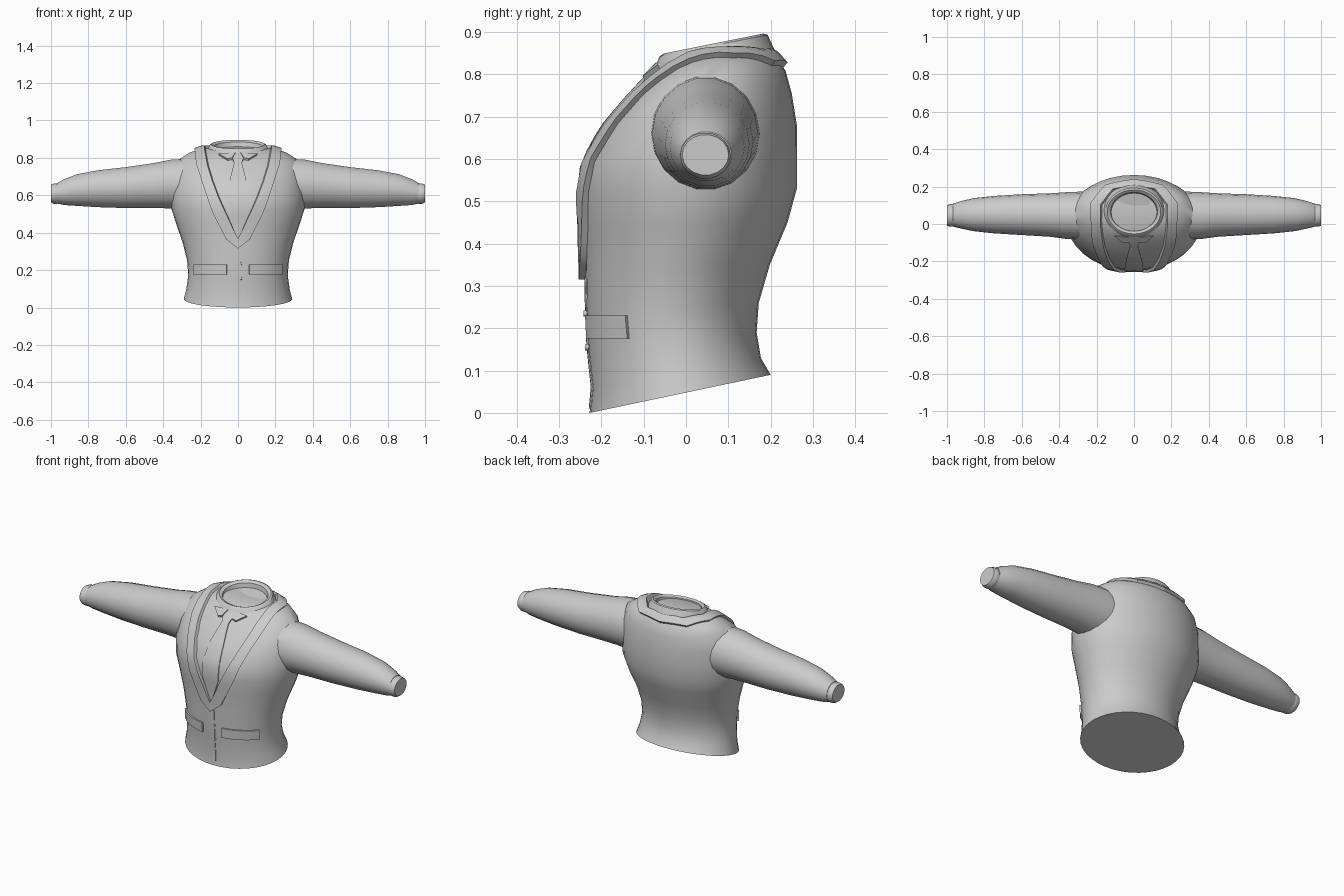
import bpy, bmesh
from math import sin, cos, pi, radians
from mathutils import Vector
from mathutils.bvhtree import BVHTree

cube = bpy.data.objects.get("Cube")
if cube:
    bpy.data.objects.remove(cube, do_unlink=True)

cloth = bpy.data.materials.new("grey cloth")
cloth.use_nodes = True
grey = (0.6, 0.6, 0.6, 1)
cloth.diffuse_color = grey
cloth.node_tree.nodes["Principled BSDF"].inputs["Base Color"].default_value = grey


def finish(name, bm, angle=35):
    """Turn a bmesh into a shaded object."""
    bmesh.ops.remove_doubles(bm, verts=bm.verts, dist=0.0002)
    bmesh.ops.recalc_face_normals(bm, faces=bm.faces)
    mesh = bpy.data.meshes.new(name)
    bm.to_mesh(mesh)
    bm.free()
    mesh.materials.append(cloth)
    ob = bpy.data.objects.new(name, mesh)
    bpy.context.collection.objects.link(ob)
    bpy.ops.object.select_all(action='DESELECT')
    ob.select_set(True)
    bpy.context.view_layer.objects.active = ob
    bpy.ops.object.shade_smooth_by_angle(angle=radians(angle))
    return ob


def loft(rings):
    """Skin closed rings of points and cap both ends."""
    bm = bmesh.new()
    loops = [[bm.verts.new(p) for p in ring] for ring in rings]
    n = len(loops[0])
    for a, b in zip(loops, loops[1:]):
        for i in range(n):
            j = (i + 1) % n
            bm.faces.new((a[i], a[j], b[j], b[i]))
    bm.faces.new(loops[0])
    bm.faces.new(loops[-1])
    return bm


def angles(n):
    return [2 * pi * i / n for i in range(n)]


# Torso: half width, front y, front z, back y, back z, lift at the sides
sections = [
    (.29, -.228, 0, .20, .09, 0), (.277, -.222, .06, .177, .13, 0),
    (.266, -.232, .15, .167, .19, 0), (.272, -.236, .24, .172, .26, 0),
    (.295, -.238, .34, .198, .35, 0), (.33, -.243, .44, .24, .45, 0),
    (.355, -.25, .52, .262, .53, 0), (.36, -.243, .59, .262, .61, .01),
    (.345, -.20, .67, .262, .68, .04), (.315, -.15, .73, .25, .755, .05),
    (.26, -.10, .785, .235, .81, .03), (.19, -.06, .825, .21, .84, .02),
    (.15, -.045, .835, .19, .85, .01)]


def torso_ring(w, fy, fz, by, bz, lift):
    ring = []
    for t in angles(36):
        k = (sin(t) + 1) / 2
        ring.append((w * cos(t), fy + (by - fy) * k,
                     fz + (bz - fz) * k + lift * cos(t) ** 2))
    return ring


torso = loft([torso_ring(*s) for s in sections])
surface = BVHTree.FromBMesh(torso)
finish("torso", torso)


# Sleeves and cuffs: x, centre y, centre z, radius in y, radius in z
sleeve = [
    (.24, .045, .66, .13, .14), (.36, .045, .66, .125, .132),
    (.45, .048, .652, .116, .122), (.60, .05, .641, .109, .111),
    (.75, .05, .635, .10, .10), (.86, .05, .628, .088, .086),
    (.93, .049, .617, .072, .07), (.968, .047, .61, .061, .055)]
cuff = [(.95, .046, .608, .052, .048), (.966, .046, .608, .06, .055),
        (.985, .046, .608, .06, .055), (1, .046, .61, .055, .048)]


def limb_ring(side, x, y, z, ry, rz):
    return [(side * x, y + ry * cos(t), z + rz * sin(t)) for t in angles(18)]


for side, label in ((1, "left"), (-1, "right")):
    finish(label + "_sleeve", loft([limb_ring(side, *s) for s in sleeve]))
    finish(label + "_cuff", loft([limb_ring(side, *s) for s in cuff]))

# Shirt collar: tilted ring round the neck, with a floor inside
collar = [(.172, .145, -.04), (.152, .128, 0), (.143, .118, .005),
          (.126, .104, -.004), (.12, .1, -.028)]


def collar_ring(rx, ry, dz):
    return [(rx * cos(t), .065 + ry * sin(t), .868 + dz + .2 * ry * sin(t))
            for t in angles(32)]


finish("shirt_collar", loft([collar_ring(*s) for s in collar]))


def on_front(x, z):
    """Point on the front of the torso."""
    hit = surface.ray_cast(Vector((x, -1, z)), Vector((0, 1, 0)))[0]
    return hit or surface.find_nearest(Vector((x, -.1, z)))[0]


def place(p):
    return on_front(*p) if len(p) == 2 else surface.find_nearest(Vector(p))[0]


def panel(name, edge_a, edge_b, thick, across=4, along=3, side=1):
    """Raised cloth panel laid on the torso between two edges."""
    a, b = [place(p) for p in edge_a], [place(p) for p in edge_b]
    stations = []
    for i in range(len(a) - 1):
        for k in range(along):
            f = k / along
            stations.append((a[i].lerp(a[i + 1], f), b[i].lerp(b[i + 1], f)))
    stations.append((a[-1], b[-1]))
    bm = bmesh.new()
    top, low = [], []
    for p, q in stations:
        top_row, low_row = [], []
        for k in range(across + 1):
            s = surface.find_nearest(p.lerp(q, k / across))[0]
            out = (s - Vector((0, .02, min(s.z, .55)))).normalized()
            if abs(s.x) < .001:
                s.x = out.x = 0
            for row, h in ((top_row, thick), (low_row, -.008)):
                v = s + out * h
                row.append(bm.verts.new((v.x * side, v.y, v.z)))
        top.append(top_row)
        low.append(low_row)
    for grid in (top, low):
        for r, s in zip(grid, grid[1:]):
            for k in range(across):
                bm.faces.new((r[k], r[k + 1], s[k + 1], s[k]))
    # Walls round the rim
    rims = []
    for grid in (top, low):
        rims.append(grid[0] + [r[-1] for r in grid[1:-1]]
                    + grid[-1][::-1] + [r[0] for r in grid[-2:0:-1]])
    n = len(rims[0])
    for i in range(n):
        j = (i + 1) % n
        bm.faces.new((rims[0][i], rims[0][j], rims[1][j], rims[1][i]))
    return finish(name, bm)


# Lapels running up the chest and meeting behind the neck
lapel_inner = [(0, .37), (.025, .42), (.055, .49), (.1, .59), (.13, .67),
               (.155, .75), (.175, 0, .85), (.172, .1, .86),
               (.11, .185, .86), (0, .205, .86)]
lapel_outer = [(0, .315), (.06, .365), (.125, .5), (.16, .6), (.19, .69),
               (.213, .76), (.225, 0, .84), (.225, .11, .845),
               (.15, .215, .835), (0, .235, .82)]
wing_inner = [(.014, .818), (.03, .79)]
wing_outer = [(.1, .812), (.055, .785)]
pocket_low = [(.06, .176), (.145, .176), (.23, .176)]
pocket_high = [(.06, .23), (.145, .23), (.23, .23)]
for side, label in ((1, "left"), (-1, "right")):
    panel(label + "_lapel", lapel_inner, lapel_outer, .016, side=side)
    panel(label + "_collar_wing", wing_inner, wing_outer, .012, side=side)
    panel(label + "_pocket", pocket_low, pocket_high, .009, side=side)

# Tie and front closing edge
tie = [(.02, .817), (.028, .79), (.02, .77), (.042, .68), (.05, .58),
       (.048, .5), (.02, .42), (.004, .38)]
panel("tie", [(-x, z) for x, z in tie], tie, .007)
panel("closing_edge", [(0, .01), (0, .16), (0, .32)],
      [(.016, .01), (.016, .16), (.016, .32)], .003, across=2)

# Buttons
for i, z in enumerate((.155, .235)):
    bm = bmesh.new()
    bmesh.ops.create_cone(bm, cap_ends=True, segments=12,
                          radius1=.008, radius2=.007, depth=.016)
    bmesh.ops.rotate(bm, verts=bm.verts,
                     matrix=Vector((0, 0, 1)).rotation_difference(
                         Vector((0, -1, 0))).to_matrix())
    bmesh.ops.translate(bm, verts=bm.verts, vec=on_front(.014, z))
    finish("button_%d" % (i + 1), bm)
